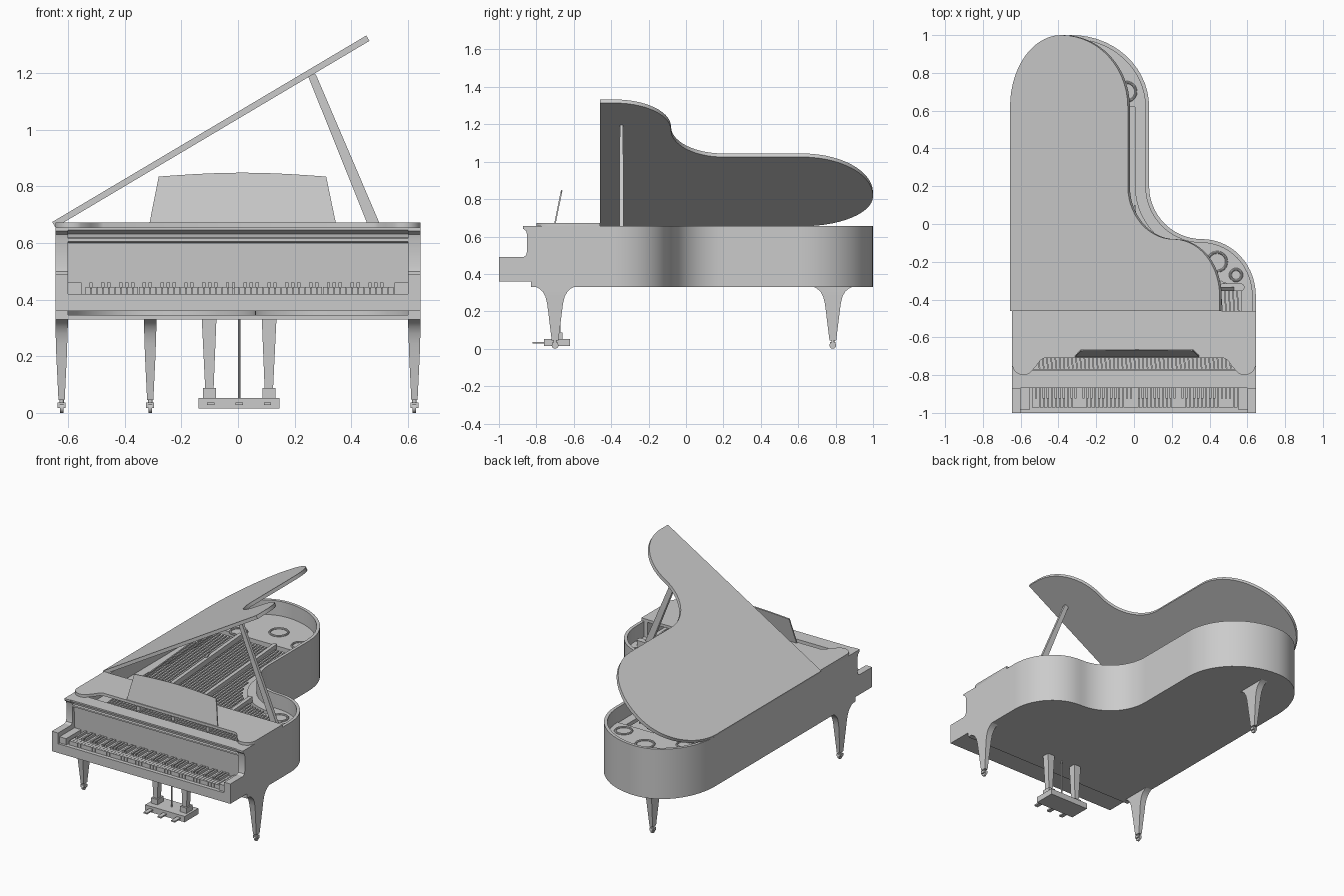
import bpy, bmesh, math
from mathutils import Vector, Matrix

cube = bpy.data.objects.get("Cube")
if cube:
    bpy.data.objects.remove(cube, do_unlink=True)

grey = bpy.data.materials.new("plain grey")
grey.use_nodes = True
colour = (0.6, 0.6, 0.6, 1)
grey.diffuse_color = colour
grey.node_tree.nodes["Principled BSDF"].inputs["Base Color"].default_value = colour
parts = []


def finish(name, bm):
    bmesh.ops.recalc_face_normals(bm, faces=bm.faces)
    mesh = bpy.data.meshes.new(name)
    bm.to_mesh(mesh)
    bm.free()
    mesh.materials.append(grey)
    ob = bpy.data.objects.new(name, mesh)
    bpy.context.collection.objects.link(ob)
    parts.append(ob)
    return ob


def bridge(name, rings):
    """Skin a stack of equal loops and cap both ends."""
    bm = bmesh.new()
    loops = [[bm.verts.new(p) for p in ring] for ring in rings]
    n = len(loops[0])
    for a, b in zip(loops, loops[1:]):
        for i in range(n):
            j = (i + 1) % n
            bm.faces.new((a[i], a[j], b[j], b[i]))
    bm.faces.new(loops[0])
    bm.faces.new(loops[-1])
    return finish(name, bm)


def prism(name, pts, lo, hi, axis="z"):
    place = {"x": lambda p, h: (h, p[0], p[1]),
             "y": lambda p, h: (p[0], h, p[1]),
             "z": lambda p, h: (p[0], p[1], h)}[axis]
    return bridge(name, [[place(p, h) for p in pts] for h in (lo, hi)])


def rect(x0, x1, y0, y1):
    return [(x0, y0), (x1, y0), (x1, y1), (x0, y1)]


def box(name, x0, x1, y0, y1, z0, z1):
    return prism(name, rect(x0, x1, y0, y1), z0, z1)


def taper(name, sections):
    """Rectangular sections: centre x, y, z, then half widths."""
    return bridge(name, [[(x + u, y + v, z) for u, v in rect(-hx, hx, -hy, hy)]
                         for x, y, z, hx, hy in sections])


def boxes(name, specs):
    """Many boxes in one object; each may lean in x towards its far end."""
    bm = bmesh.new()
    for x0, x1, y0, y1, z0, z1, lean in specs:
        vs = [bm.verts.new((x + (lean if y == y1 else 0), y, z))
              for z in (z0, z1) for x, y in rect(x0, x1, y0, y1)]
        for f in ((0, 1, 2, 3), (4, 5, 6, 7), (0, 1, 5, 4),
                  (1, 2, 6, 5), (2, 3, 7, 6), (3, 0, 4, 7)):
            bm.faces.new([vs[i] for i in f])
    return finish(name, bm)


def cylinder(name, centre, radius, depth, axis="z", n=16):
    bm = bmesh.new()
    turn = Matrix.Rotation(math.pi / 2, 4, "Y") if axis == "x" else Matrix()
    bmesh.ops.create_cone(bm, cap_ends=True, segments=n, radius1=radius, radius2=radius,
                          depth=depth, matrix=Matrix.Translation(centre) @ turn)
    return finish(name, bm)


def arc(cx, cy, rx, ry, a0, a1, n=14):
    return [(cx + rx * math.cos(math.radians(a0 + (a1 - a0) * i / n)),
             cy + ry * math.sin(math.radians(a0 + (a1 - a0) * i / n))) for i in range(n + 1)]


def inset(pts, d):
    out = []
    for i, p in enumerate(pts):
        a, b = pts[max(i - 1, 0)], pts[min(i + 1, len(pts) - 1)]
        t = (Vector(b) - Vector(a)).normalized()
        out.append((p[0] - t.y * d, p[1] + t.x * d))
    return out


# Curved outline of the case, from front left round the tail to front right
W = 0.645
outline = ([(W, -0.46)] + arc(0.36, -0.38, 0.285, 0.30, 0, 90)
           + arc(0.36, 0.2, 0.28, 0.28, 270, 180)[1:]
           + arc(-0.33, 0.62, 0.41, 0.38, 0, 90)
           + arc(-0.33, 0.62, 0.315, 0.38, 90, 180)[1:] + [(-W, -0.46)])
inner = inset(outline, 0.02)
prism("case_rim", outline + inner[::-1], 0.33, 0.655)
within = inset(outline, 0.01)
prism("case_bottom", [(0.635, -0.83)] + within + [(-0.635, -0.83)], 0.33, 0.345)
prism("soundboard", [(0.62, -0.77)] + within + [(-0.62, -0.77)], 0.48, 0.5)

# Cheeks and key bed
cheek = [(-1, 0.36), (-1, 0.49), (-0.87, 0.49), (-0.855, 0.5), (-0.85, 0.52), (-0.85, 0.61),
         (-0.855, 0.63), (-0.872, 0.643), (-0.872, 0.655), (-0.46, 0.655), (-0.46, 0.33),
         (-0.83, 0.33), (-0.83, 0.36)]
for side, s in (("left", 1), ("right", -1)):
    prism(side + "_cheek", cheek, s * 0.6, s * W, "x")
    prism(side + "_key_block", rect(-0.985, -0.83, 0.41, 0.46), s * 0.552, s * 0.6, "x")
box("key_bed", -0.6, 0.6, -0.98, -0.77, 0.36, 0.418)
box("key_slip", -0.6, 0.6, -1, -0.975, 0.36, 0.42)
fallboard = [(-0.825, 0.41), (-0.835, 0.6), (-0.85, 0.605), (-0.85, 0.615), (-0.842, 0.62),
             (-0.845, 0.632), (-0.868, 0.645), (-0.868, 0.655), (-0.775, 0.655), (-0.775, 0.41)]
prism("fallboard", fallboard, -0.6, 0.6, "x")

# Keyboard
pitch = 1.09 / 52
x_of = lambda i: -0.54 + i * pitch
boxes("white_keys", [(x_of(i) + 0.001, x_of(i + 1) - 0.001, -0.972, -0.82, 0.415, 0.445, 0)
                     for i in range(52)])
boxes("black_keys", [(x_of(i) - 0.006, x_of(i) + 0.006, -0.925, -0.82, 0.44, 0.46, 0)
                     for i in range(1, 52) if i % 7 not in (2, 5)])

# Fixed front part of the lid with rounded arms
arm = [(W, -0.46), (W, -0.75)] + arc(0.585, -0.74, 0.06, 0.06, 0, -120, 10)[1:] \
    + [(0.52, -0.755), (0.495, -0.72), (0.475, -0.71)]
prism("front_lid", arm + [(-x, y) for x, y in arm[::-1]], 0.655, 0.673)

# Raised lid, hinged along the straight side
lid = prism("raised_lid", [(x + W, y) for x, y in outline], 0, 0.022)
lid.matrix_world = Matrix.Translation((-W, 0, 0.655)) @ Matrix.Rotation(math.radians(-30.7), 4, "Y")

# Lid props
taper("lid_prop", [(0.515, -0.345, 0.58, 0.023, 0.011), (0.26, -0.345, 1.195, 0.015, 0.009)])
prism("prop_rest", arc(0.565, -0.335, 0.02, 0.02, -90, 90, 8)
      + arc(0.47, -0.335, 0.02, 0.02, 90, 270, 8), 0.55, 0.6)
taper("short_prop", [(-0.437, 0.2, 0.49, 0.008, 0.008), (-0.35, 0.2, 0.62, 0.008, 0.008)])

# Music desk
desk = prism("music_desk", [(-0.312, 0), (0.345, 0), (0.312, 0.162)]
             + [(0.31 - 0.59 * i / 10, 0.165 + 0.014 * math.sin(math.pi * i / 10))
                for i in range(11)], -0.004, 0.004, "y")
desk.matrix_world = Matrix.Translation((0.0, -0.7, 0.672)) @ Matrix.Rotation(-0.2, 4, "X")

# Iron plate: border, tail, bass corner and pin block, with ringed holes
border = inset(outline, 0.075)
prism("plate_border", within + border[::-1], 0.53, 0.555)
prism("plate_tail", [p for p in within if p[1] > 0.55], 0.53, 0.56)
prism("plate_corner", [p for p in within if p[0] > 0.3 and -0.39 < p[1] < 0]
      + [(0.35, -0.25), (0.5, -0.32)], 0.53, 0.56)
box("pin_block", -0.6, 0.6, -0.77, -0.5, 0.5, 0.555)
for x, y, r in ((-0.45, 0.65, 0.05), (-0.25, 0.78, 0.055), (-0.04, 0.7, 0.05),
                (0.44, -0.2, 0.05), (0.54, -0.27, 0.03)):
    bpy.ops.mesh.primitive_torus_add(location=(x, y, 0.562), major_radius=r, minor_radius=0.007,
                                     major_segments=24, minor_segments=8)
    ring = bpy.context.object
    ring.name = "plate_ring"
    ring.data.materials.append(grey)
    parts.append(ring)


def string_end(x):
    if x < 0.05:
        return 0.56
    if x < 0.36:
        return 0.1 - 0.28 * math.sqrt(max(0, 1 - ((0.36 - x) / 0.28) ** 2))
    return -0.5 + 0.28 * math.sqrt(max(0, 1 - ((x - 0.36) / 0.285) ** 2))


# Strings and plate struts
strings = []
for i in range(50):
    x = -0.5 + i * 0.022
    end = string_end(x)
    strings.append((x - 0.004, x + 0.004, -0.765, end, 0.558, 0.566, -0.08 * (end + 0.765)))
boxes("strings", strings)
boxes("plate_struts", [(x - 0.012, x + 0.012, -0.6, string_end(x) + 0.03, 0.555, 0.59,
                        -0.08 * (string_end(x) + 0.6)) for x in (-0.3, -0.05, 0.2)])

# Legs with casters
for name, x, y in (("front_left", 0.623, -0.7), ("front_right", -0.623, -0.7),
                   ("back", -0.31, 0.785)):
    taper(name + "_leg", [(x, y, z, hx, hy) for z, hx, hy in (
        (0.332, 0.022, 0.105), (0.322, 0.022, 0.085), (0.305, 0.022, 0.066),
        (0.28, 0.021, 0.052), (0.245, 0.02, 0.043), (0.2, 0.0185, 0.037), (0.045, 0.011, 0.018))])
    box(name + "_caster_fork", x - 0.014, x + 0.014, y - 0.014, y + 0.014, 0.018, 0.036)
    cylinder(name + "_caster_stem", (x, y, 0.04), 0.008, 0.02)
    cylinder(name + "_caster_wheel", (x, y, 0.018), 0.018, 0.012, "x")

# Pedal lyre
mid = 0.004
box("pedal_box", mid - 0.143, mid + 0.143, -0.76, -0.62, 0.015, 0.053)
for s in (-1, 1):
    x = mid + s * 0.105
    box("lyre_foot", x - 0.023, x + 0.023, -0.72, -0.66, 0.053, 0.088)
    taper("lyre_post", [(x, -0.69, 0.088, 0.015, 0.018), (x + s * 0.001, -0.69, 0.335, 0.026, 0.024)])
cylinder("pedal_rod", (mid, -0.69, 0.19), 0.005, 0.28, n=10)
for i in (-1, 0, 1):
    x = mid + i * 0.1
    box("pedal", x - 0.013, x + 0.013, -0.82, -0.74, 0.028, 0.037)

# Smooth curved walls, keep edges crisp
bpy.ops.object.select_all(action="DESELECT")
for ob in parts:
    ob.select_set(True)
bpy.context.view_layer.objects.active = parts[0]
bpy.ops.object.shade_smooth_by_angle(angle=math.radians(30))
